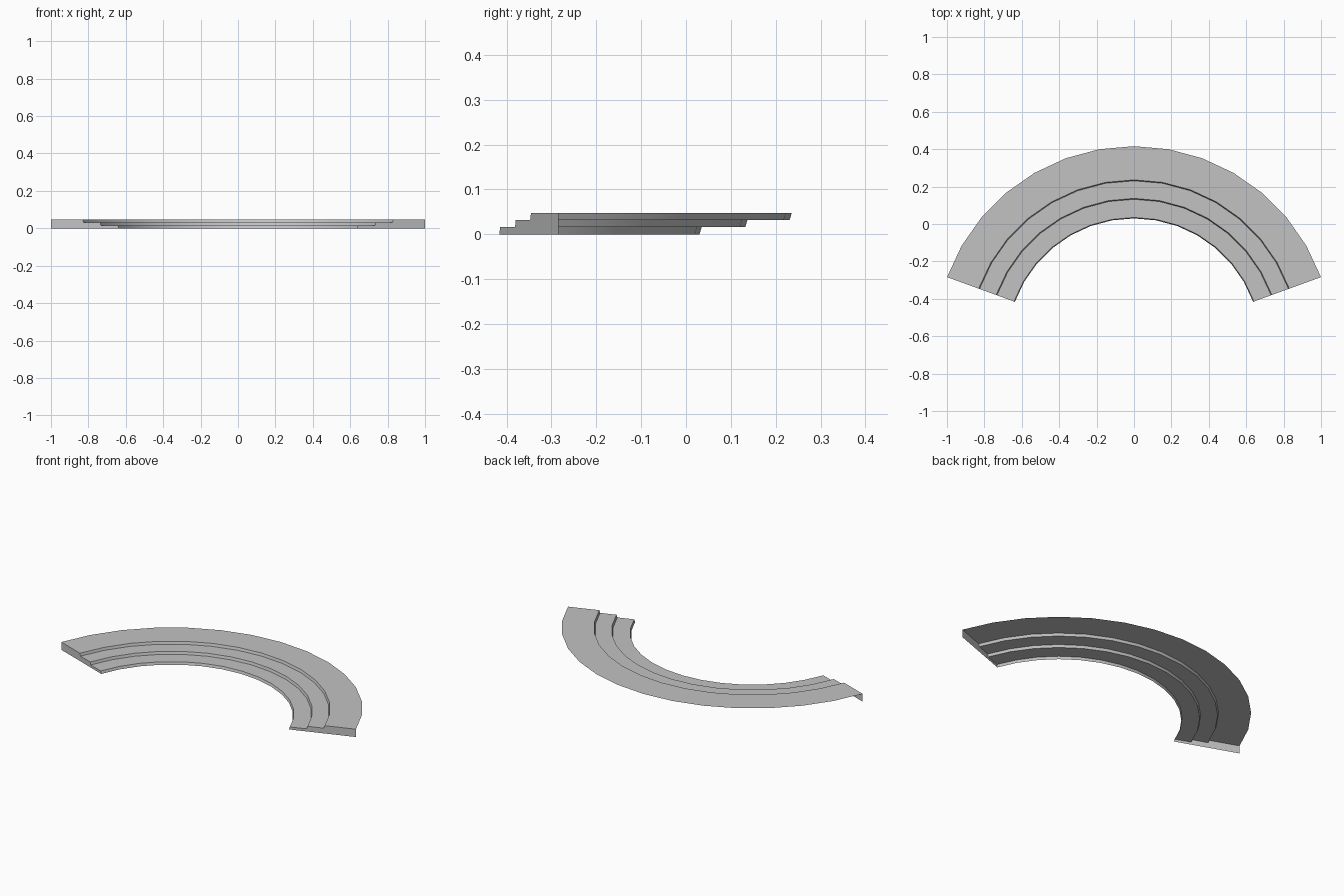
import bpy
import bmesh
import math

cube = bpy.data.objects.get("Cube")
if cube:
    bpy.data.objects.remove(cube, do_unlink=True)

SEGMENTS = 14
START, END = math.radians(20), math.radians(160)
CENTRE_Y = -0.648
OUTER = 1.064
RISE = 0.016
BATTER = 0.005                      # risers lean back slightly
NOSES = (0.683, 0.785, 0.884)       # radius of each step's front edge

grey = bpy.data.materials.new("stone grey")
grey.use_nodes = True
colour = (0.54, 0.54, 0.54, 1)
grey.diffuse_color = colour
grey.node_tree.nodes["Principled BSDF"].inputs["Base Color"].default_value = colour


def place(point, angle):
    r, z = point
    return (r * math.cos(angle), CENTRE_Y + r * math.sin(angle), z)


def finish(name, bm, smooth=False):
    mesh = bpy.data.meshes.new(name)
    bm.to_mesh(mesh)
    bm.free()
    mesh.materials.append(grey)
    obj = bpy.data.objects.new(name, mesh)
    bpy.context.collection.objects.link(obj)
    if smooth:
        bpy.ops.object.select_all(action="DESELECT")
        obj.select_set(True)
        bpy.context.view_layer.objects.active = obj
        bpy.ops.object.shade_smooth_by_angle(angle=math.radians(30))


def arc_strip(name, start, end):
    """Sweep one profile edge around the arc."""
    bm = bmesh.new()
    rows = []
    for i in range(SEGMENTS + 1):
        angle = START + (END - START) * i / SEGMENTS
        rows.append([bm.verts.new(place(p, angle)) for p in (start, end)])
    for (a, b), (c, d) in zip(rows, rows[1:]):
        bm.faces.new((a, b, d, c))
    finish(name, bm, smooth=True)


def end_wall(name, profile, angle):
    bm = bmesh.new()
    bm.faces.new([bm.verts.new(place(p, angle)) for p in profile])
    finish(name, bm)


# Risers and treads, open underneath and along the outer edge
steps = ("lower", "middle", "upper")
outline = []
for i, (label, nose) in enumerate(zip(steps, NOSES)):
    foot = (nose - BATTER, i * RISE)
    lip = (nose, (i + 1) * RISE)
    back = NOSES[i + 1] - BATTER if i < 2 else OUTER
    arc_strip(label + "_riser", foot, lip)
    arc_strip(label + "_tread", lip, (back, lip[1]))
    outline += [foot, lip]

# Stepped walls closing the two ends
outline += [(OUTER, 3 * RISE), (OUTER, 0)]
end_wall("left_end_wall", outline[::-1], START)
end_wall("right_end_wall", outline, END)
